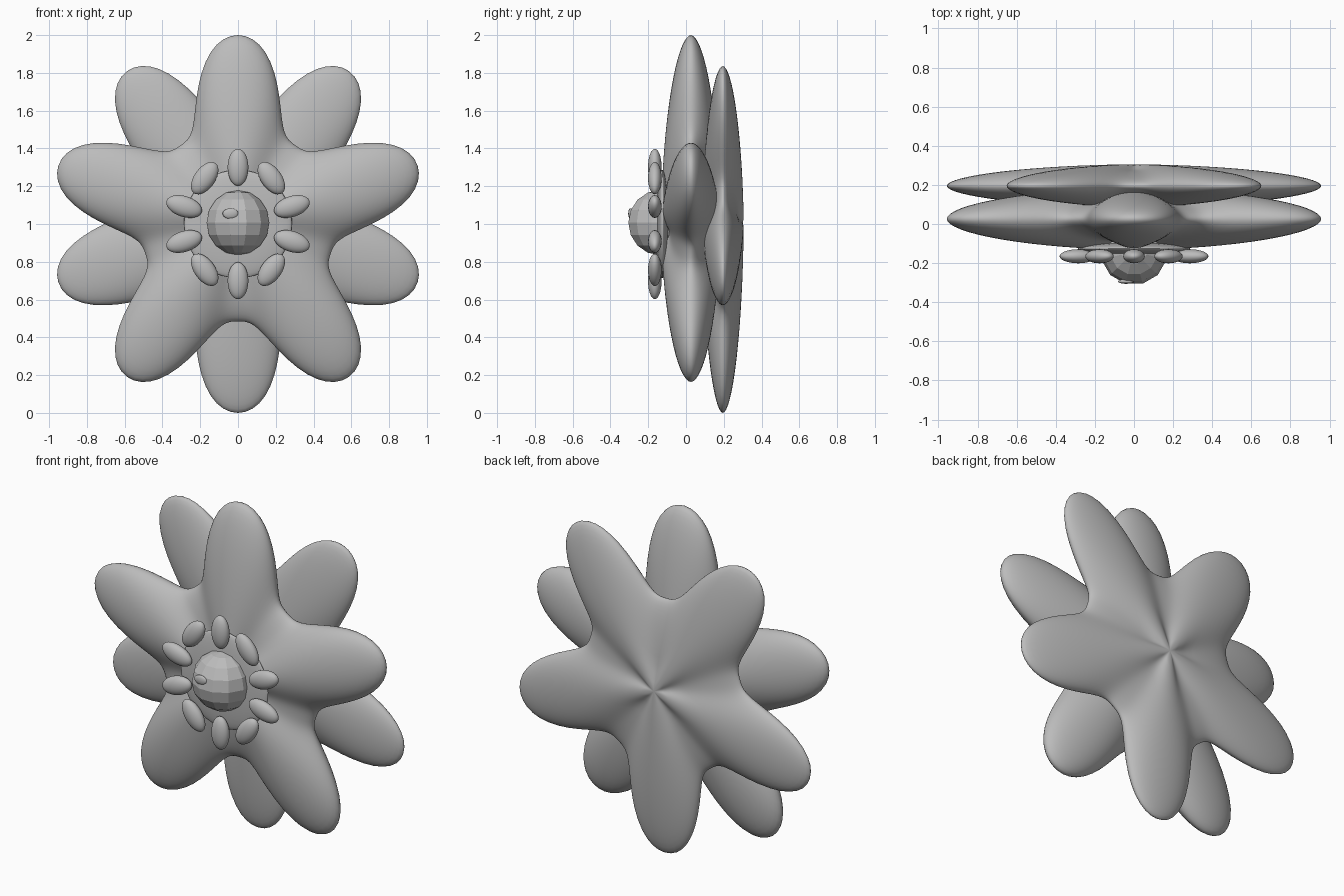
import bpy, bmesh, math
from mathutils import Matrix, Vector

if "Cube" in bpy.data.objects:
    bpy.data.objects.remove(bpy.data.objects["Cube"])

grey = bpy.data.materials.new("soft grey")
grey.diffuse_color = (0.5, 0.5, 0.5, 1)
grey.use_nodes = True
grey.node_tree.nodes["Principled BSDF"].inputs["Base Color"].default_value = grey.diffuse_color


def finish(bm, name, smooth=True):
    bmesh.ops.recalc_face_normals(bm, faces=bm.faces)
    for f in bm.faces:
        f.smooth = smooth
    mesh = bpy.data.meshes.new(name)
    bm.to_mesh(mesh)
    bm.free()
    mesh.materials.append(grey)
    ob = bpy.data.objects.new(name, mesh)
    bpy.context.collection.objects.link(ob)
    return ob


def petal_star(name, y, depth, turn, segs=160, rings=32):
    """Puffy five-petal star, creased between the petals, with poles on y."""
    bm = bmesh.new()
    loops = []
    for i in range(1, rings):
        phi = math.pi * i / rings - math.pi / 2
        t = math.cos(phi)
        h = depth * (1 - t ** 1.8) ** 0.53 * (1 if phi > 0 else -1)
        loop = []
        for j in range(segs):
            a = 2 * math.pi * j / segs
            r = (0.7325 + 0.2545 * math.cos(5 * a) + 0.025 * math.cos(10 * a)
                 - 0.012 * math.cos(15 * a))
            crease = 1 - 0.22 * min(1, t / 0.25) * (1 - math.cos(5 * a)) / 2
            loop.append(bm.verts.new((r * t * math.sin(a + turn), y + h * crease,
                                      1 + r * t * math.cos(a + turn))))
        loops.append(loop)
    front = bm.verts.new((0, y - depth * 0.98, 1))
    back = bm.verts.new((0, y + depth * 0.98, 1))
    for j in range(segs):
        k = (j + 1) % segs
        for lo, hi in zip(loops, loops[1:]):
            bm.faces.new((lo[j], lo[k], hi[k], hi[j]))
        bm.faces.new((front, loops[0][k], loops[0][j]))
        bm.faces.new((back, loops[-1][j], loops[-1][k]))
    return finish(bm, name)


def ellipsoid(name, pos, radii, angle=0, u=24, v=14, smooth=True):
    """Stretched sphere, turned about y."""
    bm = bmesh.new()
    mat = (Matrix.Translation(pos) @ Matrix.Rotation(angle, 4, 'Y')
           @ Matrix.Diagonal((*radii, 1)))
    bmesh.ops.create_uvsphere(bm, u_segments=u, v_segments=v, radius=1, matrix=mat)
    return finish(bm, name, smooth)


# Two layers of petals, the rear one turned half a petal
petal_star("front_petals", 0.026, 0.158, 0)
petal_star("back_petals", 0.195, 0.11, math.pi)

# Flat disc behind the button
ellipsoid("centre_disc", (0, -0.125, 1), (0.287, 0.032, 0.287), u=40, v=20)

# Ring of stamens; the four diagonal ones lean across the ring
for i in range(10):
    a = 2 * math.pi * i / 10
    lean = -a if i in (1, 4, 6, 9) else a
    ellipsoid(f"stamen_{i + 1}",
              Vector((0.3 * math.sin(a), -0.165, 1 + 0.3 * math.cos(a))),
              (0.055, 0.036, 0.098), lean)

# Faceted button, turned so that one facet faces the front
button = ellipsoid("centre_button", (0, 0, 0), (0.172, 0.172, 0.172),
                   u=12, v=8, smooth=False)
button.data.transform(Matrix.Translation((0, -0.139, 1.007))
                      @ Matrix.Rotation(math.radians(15), 4, 'Z'))

# Small bead on the button
ellipsoid("button_bead", (-0.04, -0.294, 1.055), (0.042, 0.012, 0.028), u=16, v=10)
